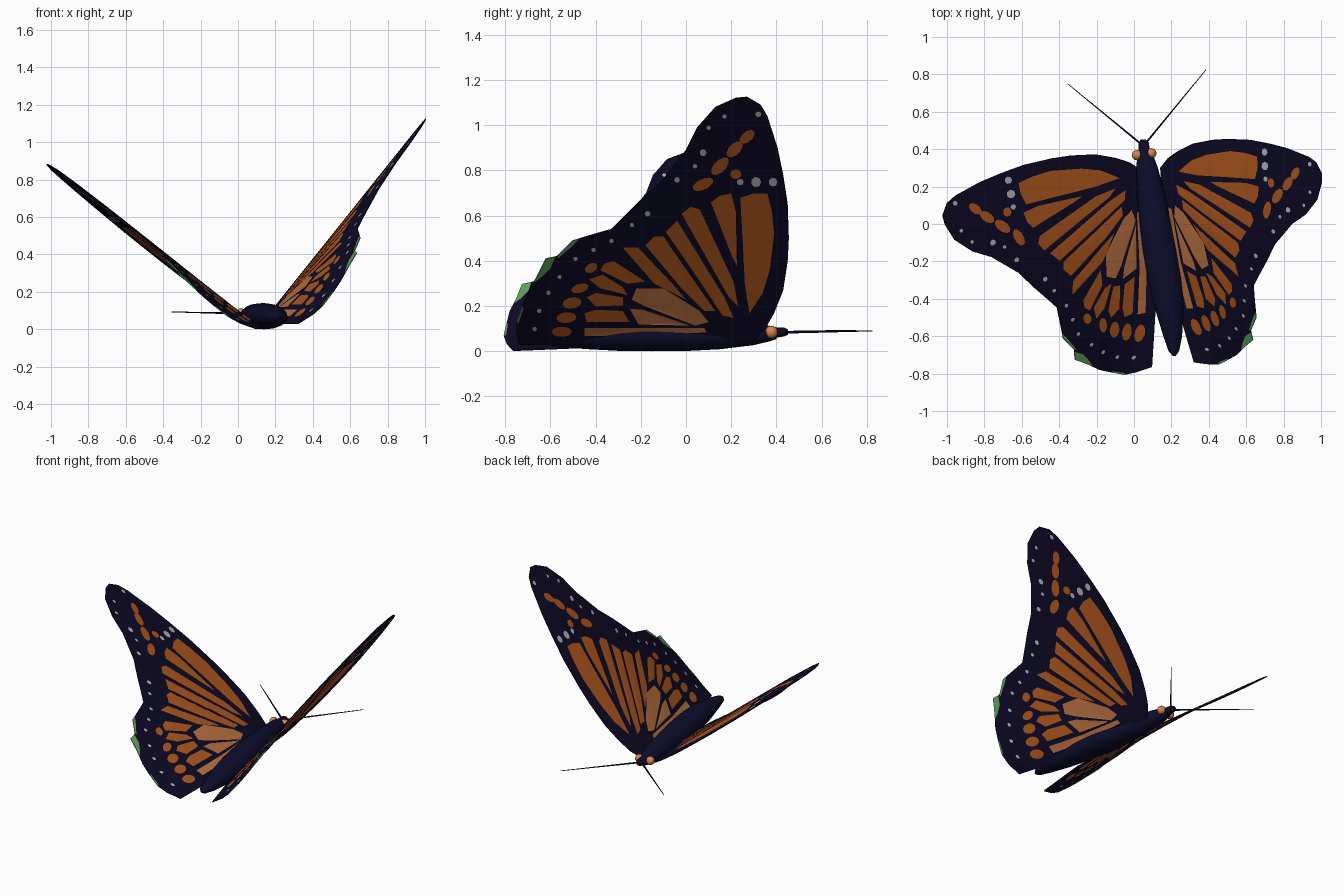
import bpy, bmesh, math
from mathutils import Vector
from mathutils.geometry import delaunay_2d_cdt

if "Cube" in bpy.data.objects:
    bpy.data.objects.remove(bpy.data.objects["Cube"])


def mat(name, rgb):
    m = bpy.data.materials.new(name)
    m.diffuse_color = (*rgb, 1)
    m.use_nodes = True
    m.node_tree.nodes["Principled BSDF"].inputs["Base Color"].default_value = m.diffuse_color
    return m


DARK = mat("wing_black", (0.004, 0.003, 0.018))
BODY = mat("body_navy", (0.004, 0.004, 0.026))
ORANGE = mat("wing_orange", (0.44, 0.098, 0.014))
PALE = mat("pale_orange", (0.50, 0.17, 0.055))
WHITE = mat("spot_grey_white", (0.45, 0.47, 0.52))
GREEN = mat("edge_green", (0.12, 0.36, 0.11))
EYE = mat("eye_orange", (0.68, 0.23, 0.08))

# ---- wing pattern, drawn in side view (y, z) in hundredths ----
OUTLINE = [(30, 5), (35, 10), (39, 17), (43, 27), (45, 40), (45.5, 50), (45, 65), (43, 78),
           (40.5, 90), (36, 104), (33, 109), (27, 112.5), (22, 112), (13, 108), (5, 99), (0, 89),
           (-4, 84), (-11, 75), (-20, 67), (-26, 61), (-33, 54), (-40, 52), (-50, 49), (-57, 42),
           (-62, 41), (-66, 33), (-70, 26), (-75, 13), (-75, 8), (-74, 3), (-40, 3), (0, 4)]
CELLS = [  # orange cells between the veins
    [(24, 68), (30, 70), (36, 70), (38, 62), (39, 52), (37, 36), (34, 26), (28, 17), (26, 30), (25, 50)],
    [(11, 66), (15, 69), (20, 70), (22, 62), (22.5, 38), (20, 43)],
    [(-2, 61), (2, 64), (6, 63), (21, 31), (23, 20), (19, 24)],
    [(-9, 53), (-4, 58), (17, 24), (21, 15), (16, 16)],
    [(-18, 47), (-14, 51), (-10, 51), (13, 18), (8, 18), (-2, 28)],
    [(-28, 46), (-21, 46), (-6, 30), (0, 23), (-14, 30)],
    [(-38, 36), (-36, 39), (-32, 40), (-18, 31), (-26, 30)],
    [(-43, 32), (-37, 34), (-28, 28.5), (-26, 25), (-38, 28)],
    [(-44, 24), (-40, 26), (-28, 24), (-28, 20.5), (-40, 20)],
    [(-45, 17), (-40, 18.5), (-28, 18), (-25, 13), (-44, 13)]]
PALES = [  # pale cells at the root of the hind wing
    [(-22, 28), (-10, 28), (6, 18), (10, 13), (4, 11.5), (-18, 20), (-24, 23)],
    [(-25, 19), (-19, 18.5), (2, 11.5), (-21, 12)],
    [(-45, 10.5), (-20, 10.5), (8, 10.5), (9, 8.5), (-20, 7), (-45, 7)]]
GREENS = [[(-44, 53), (-54, 50), (-57, 41), (-50, 47)],
          [(-57, 44), (-64, 43), (-68, 30), (-64, 33), (-60, 37)],
          [(-73, 22), (-77, 12), (-74, 13), (-72, 19)]]
SPOTS = [  # orange ovals: y, z, half length, half width, angle
    (27, 95, 4, 2.3, 40), (21.5, 89.5, 4.5, 2.5, 45), (15, 82, 5, 2.6, 45), (7.5, 74, 5, 2.4, 25),
    (22, 78.5, 2.5, 2.2, 0), (-47, 28, 4, 2, 15), (-50.5, 21.5, 4.3, 2.5, 10),
    (-53, 15, 4.5, 2.4, 5), (-55, 8.8, 4.5, 2.3, 0), (-42, 37, 3, 2, 30)]
DOTS = [  # pale dots: y, z, radius
    (38.5, 75, 2), (31, 75, 2.3), (24, 75, 1.5), (7.5, 88, 1.6), (4, 82, 1), (32, 105, 1.3),
    (17, 104, 1), (10, 99, 1), (-4, 76, 1.3), (-17, 61, 1.3), (-24, 56, 1), (-33, 49, 1),
    (-41, 45, 1), (-49, 41, 1), (-56, 33, 1), (-61, 26, 1), (-65, 18, 1), (-67, 10, 1)]


def oval(y, z, a, b, deg, n=10):
    t = math.radians(deg)
    out = []
    for i in range(n):
        c, s = a * math.cos(math.tau * i / n), b * math.sin(math.tau * i / n)
        out.append((y + c * math.cos(t) - s * math.sin(t), z + c * math.sin(t) + s * math.cos(t)))
    return out


def inside(p, poly):
    hit = False
    for (x1, y1), (x2, y2) in zip(poly, poly[1:] + poly[:1]):
        if (y1 > p[1]) != (y2 > p[1]) and p[0] < x1 + (p[1] - y1) * (x2 - x1) / (y2 - y1):
            hit = not hit
    return hit


def surface(y, z):
    # gently curved wing surface: x from side-view position
    y, z = y / 100, z / 100
    bend = 0.2 * (0.4 - y) ** 2 * (1 - 0.4 * math.exp(-z / 0.06))
    return Vector((0.10 + 0.80 * z + bend, y, z))


regions = ([(c, 1) for c in CELLS] + [(oval(*s), 1) for s in SPOTS] + [(p, 2) for p in PALES]
           + [(oval(y, z, r, r, 0, 7), 3) for y, z, r in DOTS] + [(g, 4) for g in GREENS])

# cut the outline along all pattern edges
pts, edges = [], []
for poly in [OUTLINE] + [r[0] for r in regions]:
    k, n = len(pts), len(poly)
    pts += [Vector(p) for p in poly]
    edges += [(k + i, k + (i + 1) % n) for i in range(n)]
pts += [Vector((y + 0.37, z + 0.41)) for y in range(-72, 46, 6) for z in range(6, 112, 6)
        if inside((y + 0.37, z + 0.41), OUTLINE)]
res = delaunay_2d_cdt(pts, edges, [], 0, 1e-4)
flat, tris, slots = res[0], [], []
for f in res[2]:
    c = sum((flat[i] for i in f), Vector((0, 0))) / len(f)
    if inside(c, OUTLINE):
        tris.append(list(f))
        slots.append(next((m for poly, m in reversed(regions) if inside(c, poly)), 0))

# the left wing is the right wing reflected in the tilted body plane
N = Vector((0.987, 0.109, 0.118)).normalized()
P0 = Vector((0.13, -0.10, 0.07))


def wing(name, flip):
    co = [surface(*p) for p in flat]
    if flip:
        co = [p - 2 * (p - P0).dot(N) * N for p in co]
    me = bpy.data.meshes.new(name)
    me.from_pydata(co, [], [f[::-1] for f in tris] if flip else tris)
    for m in (DARK, ORANGE, PALE, WHITE, GREEN):
        me.materials.append(m)
    for p, s in zip(me.polygons, slots):
        p.material_index = s
    ob = bpy.data.objects.new(name, me)
    bpy.context.collection.objects.link(ob)
    mod = ob.modifiers.new("thickness", "SOLIDIFY")
    mod.thickness, mod.offset = 0.005, 0


wing("right_wing", False)
wing("left_wing", True)


def loft(name, rings, m, seg=20):
    # rings: x, y, z, half width, half height
    bm = bmesh.new()
    loops = [[bm.verts.new((x + w * math.cos(math.tau * i / seg), y, z + h * math.sin(math.tau * i / seg)))
              for i in range(seg)] for x, y, z, w, h in rings]
    for a, b in zip(loops, loops[1:]):
        for i in range(seg):
            bm.faces.new((a[i], a[(i + 1) % seg], b[(i + 1) % seg], b[i]))
    bm.faces.new(loops[0])
    bm.faces.new(loops[-1])
    bmesh.ops.recalc_face_normals(bm, faces=bm.faces)
    me = bpy.data.meshes.new(name)
    bm.to_mesh(me)
    bm.free()
    me.materials.append(m)
    for p in me.polygons:
        p.use_smooth = len(p.vertices) == 4
    bpy.context.collection.objects.link(bpy.data.objects.new(name, me))


# body and head
loft("body", [(0.215, -0.705, 0.060, 0.008, 0.008), (0.213, -0.68, 0.061, 0.028, 0.022),
              (0.207, -0.60, 0.063, 0.050, 0.038), (0.188, -0.45, 0.067, 0.077, 0.057),
              (0.165, -0.30, 0.069, 0.090, 0.067), (0.140, -0.15, 0.070, 0.091, 0.070),
              (0.115, 0.00, 0.070, 0.085, 0.069), (0.092, 0.15, 0.072, 0.075, 0.063),
              (0.070, 0.30, 0.075, 0.058, 0.048), (0.060, 0.37, 0.078, 0.042, 0.034),
              (0.056, 0.40, 0.080, 0.028, 0.026)], BODY)
loft("head", [(0.060, 0.34, 0.080, 0.030, 0.024), (0.055, 0.40, 0.083, 0.030, 0.024),
              (0.052, 0.435, 0.085, 0.027, 0.020), (0.050, 0.452, 0.085, 0.014, 0.012)], DARK, 10)

# eyes
for side, x, y in (("left", 0.016, 0.368), ("right", 0.092, 0.378)):
    bpy.ops.mesh.primitive_uv_sphere_add(segments=14, ring_count=8, radius=0.028, location=(x, y, 0.085))
    eye = bpy.context.object
    eye.name = side + "_eye"
    eye.data.materials.append(EYE)
    bpy.ops.object.shade_smooth()

# antennae
for side, a, b in (("left", (0.035, 0.43, 0.084), (-0.355, 0.75, 0.093)),
                   ("right", (0.065, 0.435, 0.084), (0.385, 0.825, 0.090))):
    a, b = Vector(a), Vector(b)
    bpy.ops.mesh.primitive_cone_add(vertices=6, radius1=0.006, radius2=0.002, depth=(b - a).length,
                                    location=(a + b) / 2, rotation=(b - a).to_track_quat("Z", "Y").to_euler())
    ant = bpy.context.object
    ant.name = side + "_antenna"
    ant.data.materials.append(DARK)
